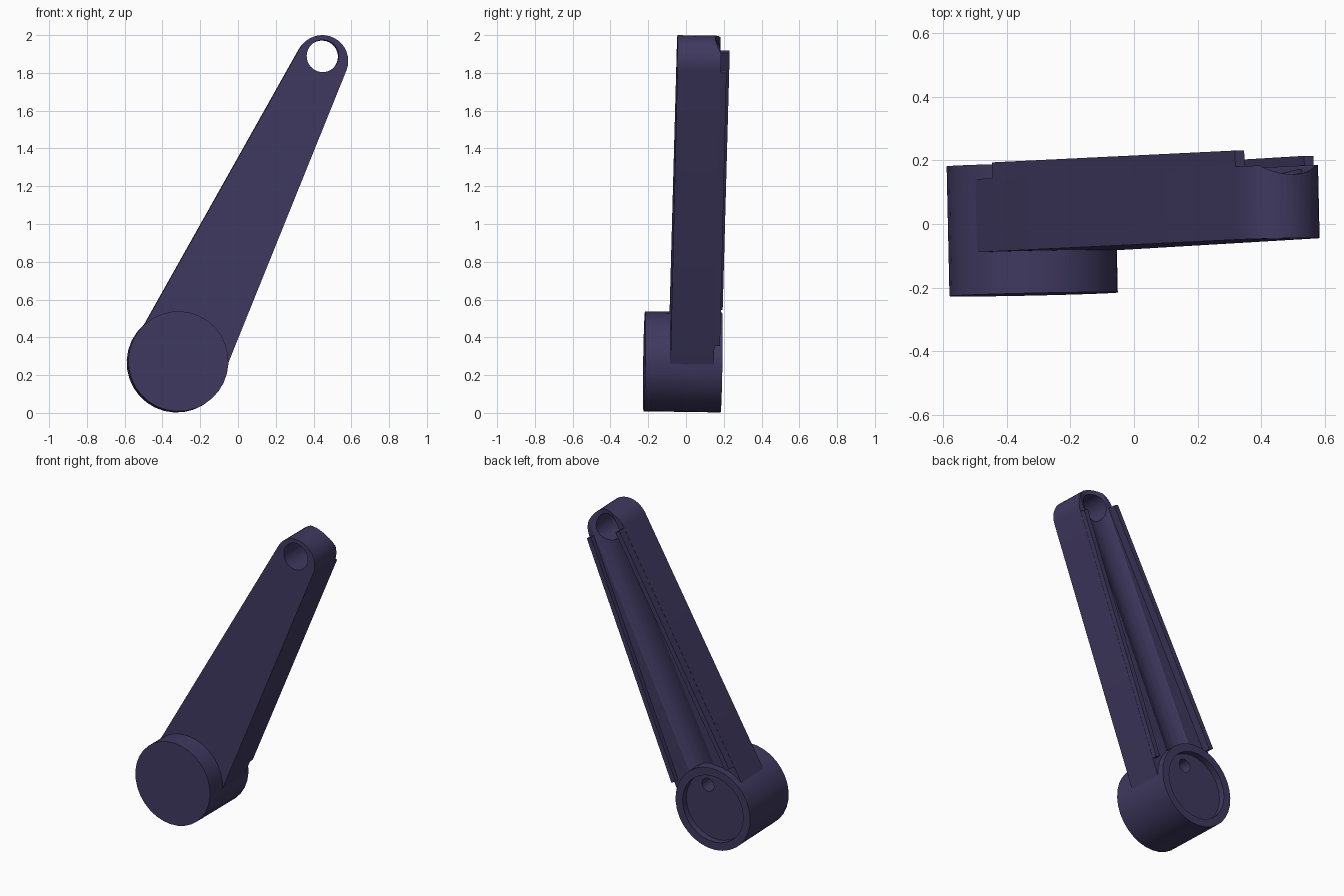
import bpy, bmesh, math
from mathutils import Vector

if "Cube" in bpy.data.objects:
    bpy.data.objects.remove(bpy.data.objects["Cube"])

# Arm frame: t runs along the arm from the hub centre, s across it, y is depth
HUB, TIP = Vector((-0.32, 0.27)), Vector((0.445, 1.862))
LENGTH = (TIP - HUB).length
D = (TIP - HUB) / LENGTH
N = Vector((-D.y, D.x))
ARM_R, TIP_R, FRONT, BACK = 0.25, 0.137, -0.07, 0.16

mat = bpy.data.materials.new("dark_purple")
mat.diffuse_color = (0.05, 0.04, 0.115, 1)
mat.use_nodes = True
mat.node_tree.nodes["Principled BSDF"].inputs["Base Color"].default_value = mat.diffuse_color


def place(t, s, y):
    """Arm frame to world, with the slight lean of the whole part."""
    p = HUB + D * t + N * s
    return (p.x - 0.022 * y, y + 0.022 * p.x + 0.015 * (p.y - 1), p.y - 0.015 * y)


def loft(name, rings):
    """Closed skin through rings of (t, s, y) points, capped at both ends."""
    bm = bmesh.new()
    rows = [[bm.verts.new(place(*p)) for p in ring] for ring in rings]
    n = len(rows[0])
    for a, b in zip(rows, rows[1:]):
        for i in range(n):
            j = (i + 1) % n
            bm.faces.new((a[i], a[j], b[j], b[i]))
    bm.faces.new(rows[0])
    bm.faces.new(rows[-1][::-1])
    bmesh.ops.recalc_face_normals(bm, faces=bm.faces)
    me = bpy.data.meshes.new(name)
    bm.to_mesh(me)
    bm.free()
    me.materials.append(mat)
    ob = bpy.data.objects.new(name, me)
    bpy.context.collection.objects.link(ob)
    return ob


def circle(t, s, r, y, n=32):
    return [(t + r * math.cos(2 * math.pi * i / n), s + r * math.sin(2 * math.pi * i / n), y)
            for i in range(n)]


def activate(ob):
    bpy.ops.object.select_all(action='DESELECT')
    ob.select_set(True)
    bpy.context.view_layer.objects.active = ob


def cut(ob, cutter):
    cutter.hide_render = True
    mod = ob.modifiers.new("cut", 'BOOLEAN')
    mod.operation, mod.solver, mod.object = 'DIFFERENCE', 'EXACT', cutter
    activate(ob)
    bpy.ops.object.modifier_apply(modifier=mod.name)
    bpy.data.objects.remove(cutter)


def smooth(ob):
    activate(ob)
    bpy.ops.object.shade_smooth_by_angle(angle=math.radians(30))


# Tapered arm: two arcs joined by tangents
lean = math.asin((ARM_R - TIP_R) / LENGTH)
a0 = math.pi / 2 - lean


def arm_outline(y):
    pts = []
    for i in range(17):
        a = -a0 + 2 * a0 * i / 16
        pts.append((LENGTH + TIP_R * math.cos(a), TIP_R * math.sin(a), y))
    for i in range(17):
        a = a0 + (2 * math.pi - 2 * a0) * i / 16
        pts.append((ARM_R * math.cos(a), ARM_R * math.sin(a), y))
    return pts


arm = loft("arm", [arm_outline(FRONT), arm_outline(BACK)])

# Shallow round groove down the back of the arm
GR, GY = 0.18, BACK + 0.15
groove = [[(t, GR * math.cos(a), GY + GR * math.sin(a))
           for a in (2 * math.pi * i / 48 for i in range(48))] for t in (0.1, 2.1)]
cut(arm, loft("groove_cutter", groove))

# Through hole near the tip, and clearance inside the hub
off = Vector((0.447, 1.888)) - HUB
ht, hs = off.dot(D), off.dot(N)
cut(arm, loft("hole_cutter", [circle(ht, hs, 0.085, -0.3), circle(ht, hs, 0.085, 0.4)]))
cut(arm, loft("hub_cutter", [circle(0, 0, 0.225, -0.3), circle(0, 0, 0.225, 0.4)]))
smooth(arm)

# Round hub with a recessed back and a small blind hole
hub = loft("hub", [circle(0, 0, 0.265, -0.203), circle(0, 0, 0.265, 0.205),
                   circle(0, 0, 0.215, 0.205), circle(0, 0, 0.215, 0.165)])
cut(hub, loft("pin_cutter", [circle(0.14, 0, 0.042, 0.04, 20), circle(0.14, 0, 0.042, 0.3, 20)]))
smooth(hub)


# Thin rails along both edges of the back; the left one stands taller
def edge(t):
    return (ARM_R - t * math.sin(lean)) / math.cos(lean)


for name, side, top in (("left_rail", 1, 0.21), ("right_rail", -1, 0.19)):
    rings = []
    for t in (0.21, LENGTH):
        o, i = side * (edge(t) - 0.001), side * (edge(t) - 0.033)
        rings.append([(t, o, BACK - 0.015), (t, i, BACK - 0.015), (t, i, top), (t, o, top)])
    loft(name, rings)
